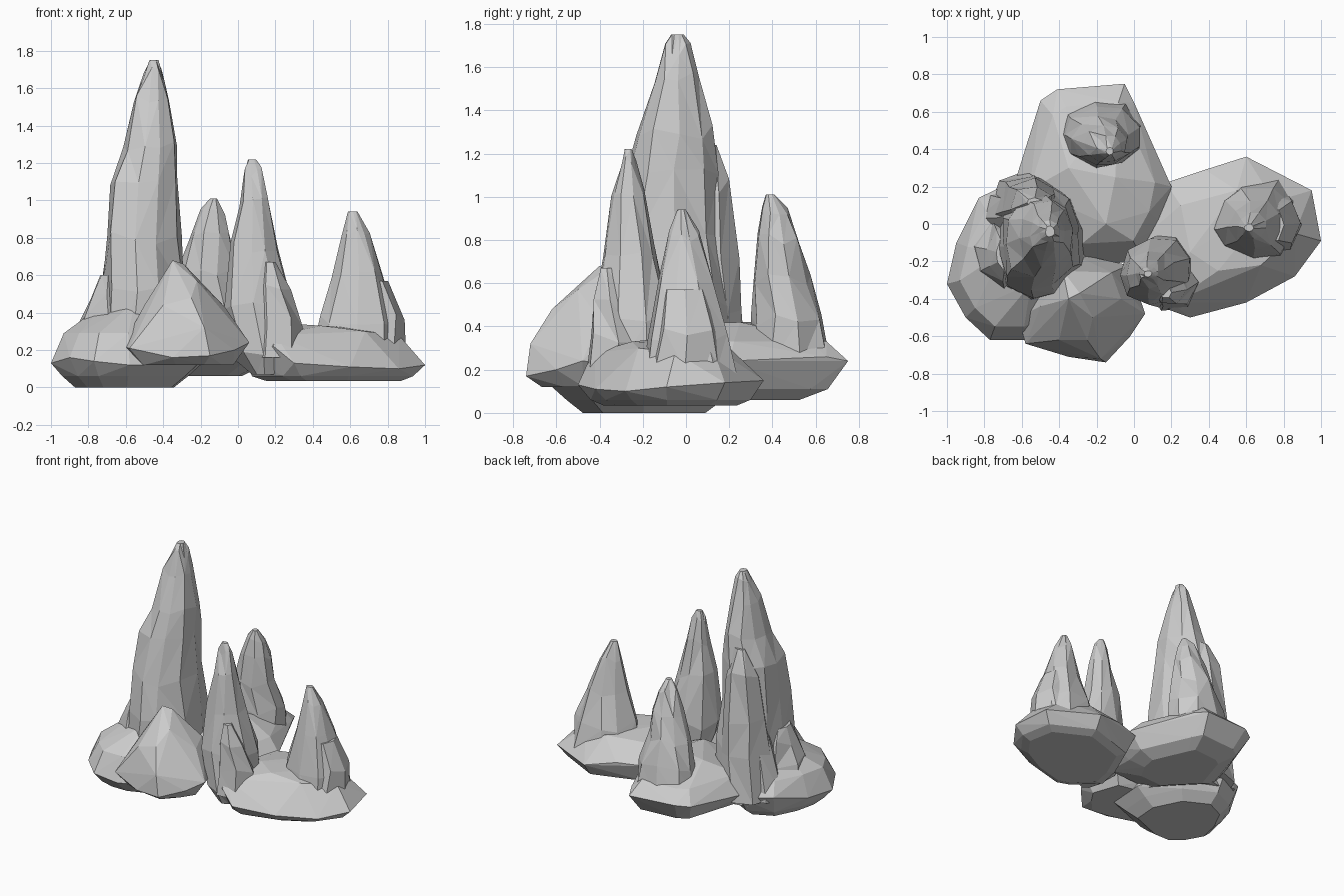
import bpy, bmesh, random
from math import sin, cos, pi


def finish(name, bm):
    bmesh.ops.recalc_face_normals(bm, faces=bm.faces)
    me = bpy.data.meshes.new(name)
    bm.to_mesh(me)
    bm.free()
    ob = bpy.data.objects.new(name, me)
    bpy.context.collection.objects.link(ob)
    return ob


def spire(name, rings, n=9, seed=1):
    """Faceted loft; each ring is (z, x_min, x_max, y_min, y_max)."""
    rnd = random.Random(seed)
    bm = bmesh.new()
    turn = rnd.random()
    side = [rnd.uniform(0.94, 1.07) for _ in range(n)]
    loops = []
    for k, (z, x0, x1, y0, y1) in enumerate(rings):
        loop = []
        for i in range(n):
            a = 2 * pi * (i + turn + rnd.uniform(-.15, .15)) / n
            r = side[i] * rnd.uniform(0.96, 1.06)
            dz = 0 if k in (0, len(rings) - 1) else rnd.uniform(-.035, .035)
            loop.append(bm.verts.new(((x0 + x1) / 2 + r * (x1 - x0) / 2 * cos(a),
                                      (y0 + y1) / 2 + r * (y1 - y0) / 2 * sin(a), z + dz)))
        loops.append(loop)
    for lo, hi in zip(loops, loops[1:]):
        for i in range(n):
            j = (i + 1) % n
            if rnd.random() < .5:
                bm.faces.new((lo[i], lo[j], hi[j]))
                bm.faces.new((lo[i], hi[j], hi[i]))
            else:
                bm.faces.new((lo[i], lo[j], hi[i]))
                bm.faces.new((lo[j], hi[j], hi[i]))
    bm.faces.new(loops[0][::-1])
    bm.faces.new(loops[-1])
    return finish(name, bm)


def boulder(name, *levels):
    """Convex faceted rock through outlines of (x, y, z) points."""
    bm = bmesh.new()
    for level in levels:
        for p in level:
            bm.verts.new(p)
    res = bmesh.ops.convex_hull(bm, input=bm.verts)
    junk = {v for v in res["geom_interior"] + res["geom_unused"]
            if isinstance(v, bmesh.types.BMVert)}
    bmesh.ops.delete(bm, geom=list(junk), context='VERTS')
    return finish(name, bm)


def inset(outline, c, s, z):
    """Shrunken copy of an outline around c at height z."""
    return [(c[0] + (x - c[0]) * s, c[1] + (y - c[1]) * s, z) for x, y, _ in outline]


# Left base rock
left = [(-1, -.32, .13), (-.95, -.1, .14), (-.83, .14, .2), (-.62, .24, .18), (-.35, .1, .15),
        (-.2, -.2, .12), (-.22, -.48, .12), (-.58, -.62, .12), (-.77, -.62, .14), (-.9, -.5, .16)]
boulder("left_base_rock", left, inset(left, (-.62, -.2), .66, 0),
        inset(left, (-.62, -.2), .84, .06), inset(left, (-.62, -.22), .82, .29),
        [(-.7, -.15, .46), (-.55, -.32, .46), (-.45, -.1, .45)])

# Back base rock
back = [(-.66, .15, .2), (-.5, .66, .24), (-.41, .72, .25), (-.05, .75, .24), (.0, .65, .26),
        (.2, .2, .24), (.16, .0, .2), (.05, -.2, .15), (-.3, -.22, .15)]
boulder("back_base_rock", back, inset(back, (-.2, .28), .8, .11), inset(back, (-.2, .25), .55, .06),
        inset(back, (-.2, .3), .78, .33), [(-.35, .3, .42), (-.1, .25, .42), (-.15, .0, .41)])

# Right base rock
right = [(.17, .22, .2), (.38, .29, .2), (.6, .36, .15), (.95, .18, .14), (1, -.09, .12),
         (.86, -.28, .1), (.6, -.42, .11), (.3, -.5, .13), (.19, -.46, .22), (.0, -.28, .2),
         (.04, -.08, .22)]
boulder("right_base_rock", right, inset(right, (.54, -.08), .72, .035),
        inset(right, (.54, -.08), .86, .06),
        [(.2, -.42, .28), (.25, .1, .31), (.3, -.15, .34), (.55, .18, .32),
         (.75, .12, .31), (.86, -.05, .28), (.68, -.22, .3), (.45, -.25, .33)])

# Front boulder with its blunt peak
front = [(-.62, -.5, .22), (-.58, -.64, .21), (-.35, -.71, .16), (-.15, -.74, .17),
         (-.02, -.6, .2), (.06, -.48, .24), (-.03, -.22, .22), (-.35, -.15, .2)]
boulder("front_boulder", front, inset(front, (-.28, -.45), .75, .12),
        [(-.5, -.44, .44), (-.4, -.62, .44), (-.18, -.72, .32), (-.25, -.62, .48), (-.07, -.4, .43),
         (-.12, -.26, .46), (-.35, -.4, .68), (-.29, -.37, .66), (-.38, -.25, .57), (-.22, -.5, .57)])

# Tall spire, its rear shoulder and low buttresses
spire("tall_spire", [(.1, -.76, -.26, -.42, .22), (.5, -.74, -.29, -.39, .22), (.8, -.72, -.31, -.35, .19),
                     (1.1, -.69, -.32, -.3, .15), (1.3, -.62, -.33, -.23, .12),
                     (1.55, -.56, -.37, -.15, .06), (1.68, -.51, -.4, -.1, .02),
                     (1.75, -.475, -.425, -.07, -.01)], 10, 3)
spire("tall_spire_shoulder", [(.15, -.77, -.4, -.1, .28), (.45, -.74, -.4, -.08, .26),
                              (.75, -.7, -.41, -.05, .24), (1.05, -.66, -.43, .0, .2),
                              (1.24, -.57, -.49, .09, .14)], 7, 5)
spire("left_buttress", [(.15, -.92, -.48, -.4, .06), (.35, -.85, -.53, -.34, .02),
                        (.5, -.79, -.58, -.29, -.02), (.6, -.74, -.65, -.24, -.08)], 7, 8)
spire("rear_left_buttress", [(.15, -.85, -.5, -.1, .2), (.5, -.75, -.54, -.05, .16),
                             (.72, -.69, -.6, .0, .12)], 6, 4)

# Back spire
spire("back_spire", [(.22, -.4, .04, .29, .68), (.42, -.37, .03, .3, .63), (.62, -.33, -.02, .31, .57),
                     (.8, -.27, -.04, .33, .52), (.94, -.2, -.07, .35, .47),
                     (1.01, -.15, -.11, .37, .41)], 9, 11)

# Centre spire with a lower side shard
spire("centre_spire", [(.07, .08, .22, -.4, -.2), (.17, -.02, .32, -.46, -.06), (.42, -.07, .3, -.45, -.07),
                       (.75, -.04, .22, -.39, -.14), (1.0, .01, .16, -.35, -.19),
                       (1.15, .03, .13, -.3, -.23), (1.22, .055, .095, -.285, -.25)], 9, 17)
spire("centre_side_shard", [(.16, .06, .35, -.48, -.16), (.35, .09, .34, -.46, -.19),
                            (.52, .11, .28, -.44, -.24), (.67, .14, .2, -.4, -.33)], 6, 22)

# Right spire with an outer shoulder
spire("right_spire", [(.18, .41, .88, -.2, .24), (.35, .44, .86, -.18, .2), (.6, .51, .78, -.13, .13),
                      (.82, .56, .71, -.08, .06), (.94, .59, .64, -.04, .0)], 9, 27)
spire("right_spire_shoulder", [(.2, .58, .9, -.17, .19), (.38, .6, .89, -.14, .16),
                               (.57, .62, .81, -.1, .1)], 7, 31)
